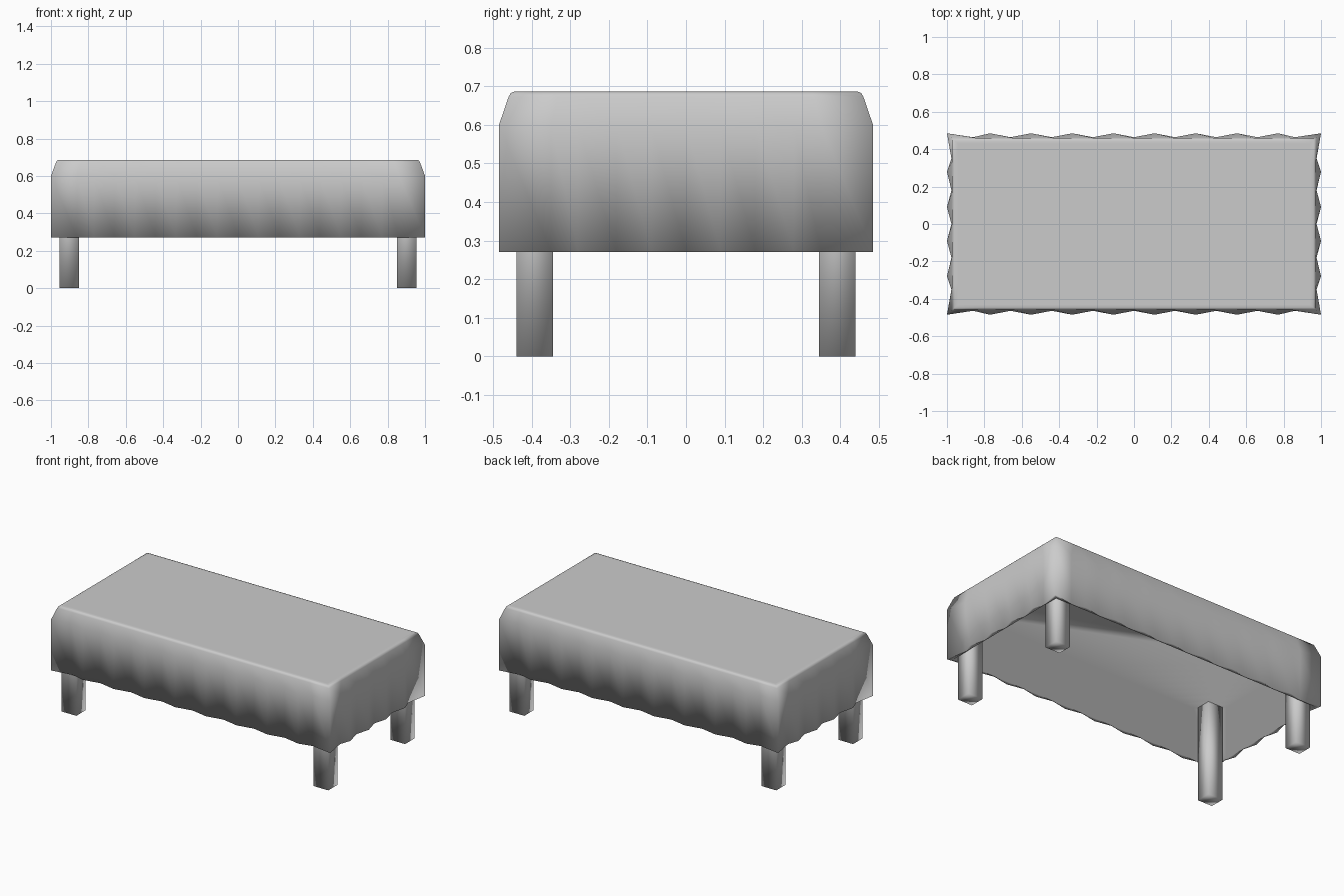
import bpy, bmesh

if "Cube" in bpy.data.objects:
    bpy.data.objects.remove(bpy.data.objects["Cube"])

# Plan positions along half of each side, valleys and fold peaks alternating
LONG = [0.0, 0.11, 0.22, 0.33, 0.44, 0.55, 0.66, 0.77, 0.86, 1.0]
SHORT = [0.0, 0.09, 0.18, 0.28, 0.35, 0.485]
CEILING = 0.615


def mirrored(half):
    return [-v for v in half[:0:-1]] + half


def outline():
    """One loop round the cloth: (u, v, is_peak) with u, v normalised to -1..1."""
    xs = [(x, i % 2 == 1) for i, x in zip(range(-9, 10), mirrored(LONG))]
    ys = [(y / 0.485, i % 2 == 1) for i, y in zip(range(-5, 6), mirrored(SHORT))]
    loop = [(x, -1, p) for x, p in xs[:-1]]
    loop += [(1, y, p) for y, p in ys[:-1]]
    loop += [(x, 1, p) for x, p in xs[:0:-1]]
    loop += [(-1, y, p) for y, p in ys[:0:-1]]
    return loop


def finish(name, bm):
    bmesh.ops.recalc_face_normals(bm, faces=bm.faces)
    for f in bm.faces:
        f.smooth = True
    mesh = bpy.data.meshes.new(name)
    bm.to_mesh(mesh)
    bm.free()
    obj = bpy.data.objects.new(name, mesh)
    bpy.context.collection.objects.link(obj)
    return obj


# Draped cloth: rings of (z, peak half sizes, valley half sizes), over the top,
# down the folds to the hem, then up the straight inner wall
RINGS = [
    (0.686, (0.940, 0.430), (0.940, 0.430)),
    (0.686, (0.958, 0.446), (0.958, 0.446)),
    (0.683, (0.967, 0.454), (0.967, 0.454)),
    (0.673, (0.973, 0.460), (0.972, 0.459)),
    (0.600, (1.000, 0.485), (0.976, 0.464)),
    (0.271, (1.000, 0.485), (0.976, 0.464)),
    (0.271, (0.971, 0.459), (0.971, 0.459)),
    (CEILING, (0.971, 0.459), (0.971, 0.459)),
]
bm = bmesh.new()
loop = outline()
rings = []
for z, peak, valley in RINGS:
    ring = []
    for u, v, is_peak in loop:
        sx, sy = peak
        if not is_peak:  # valleys sink towards the table
            if abs(u) == 1:
                sx = valley[0]
            else:
                sy = valley[1]
        ring.append(bm.verts.new((u * sx, v * sy, z)))
    rings.append(ring)
n = len(loop)
for a, b in zip(rings, rings[1:]):
    for i in range(n):
        j = (i + 1) % n
        bm.faces.new((a[i], b[i], b[j], a[j]))
bm.faces.new(rings[0])
bm.faces.new(rings[-1])
finish("tablecloth", bm)

# Four square legs reaching up to the underside
for sx, side in ((-1, "left"), (1, "right")):
    for sy, end in ((-1, "front"), (1, "back")):
        bm = bmesh.new()
        bmesh.ops.create_cube(bm, size=1)
        for v in bm.verts:
            v.co.x = sx * 0.9025 + v.co.x * 0.105
            v.co.y = sy * 0.3925 + v.co.y * 0.095
            v.co.z = (v.co.z + 0.5) * CEILING
        finish(f"{end}_{side}_leg", bm)
